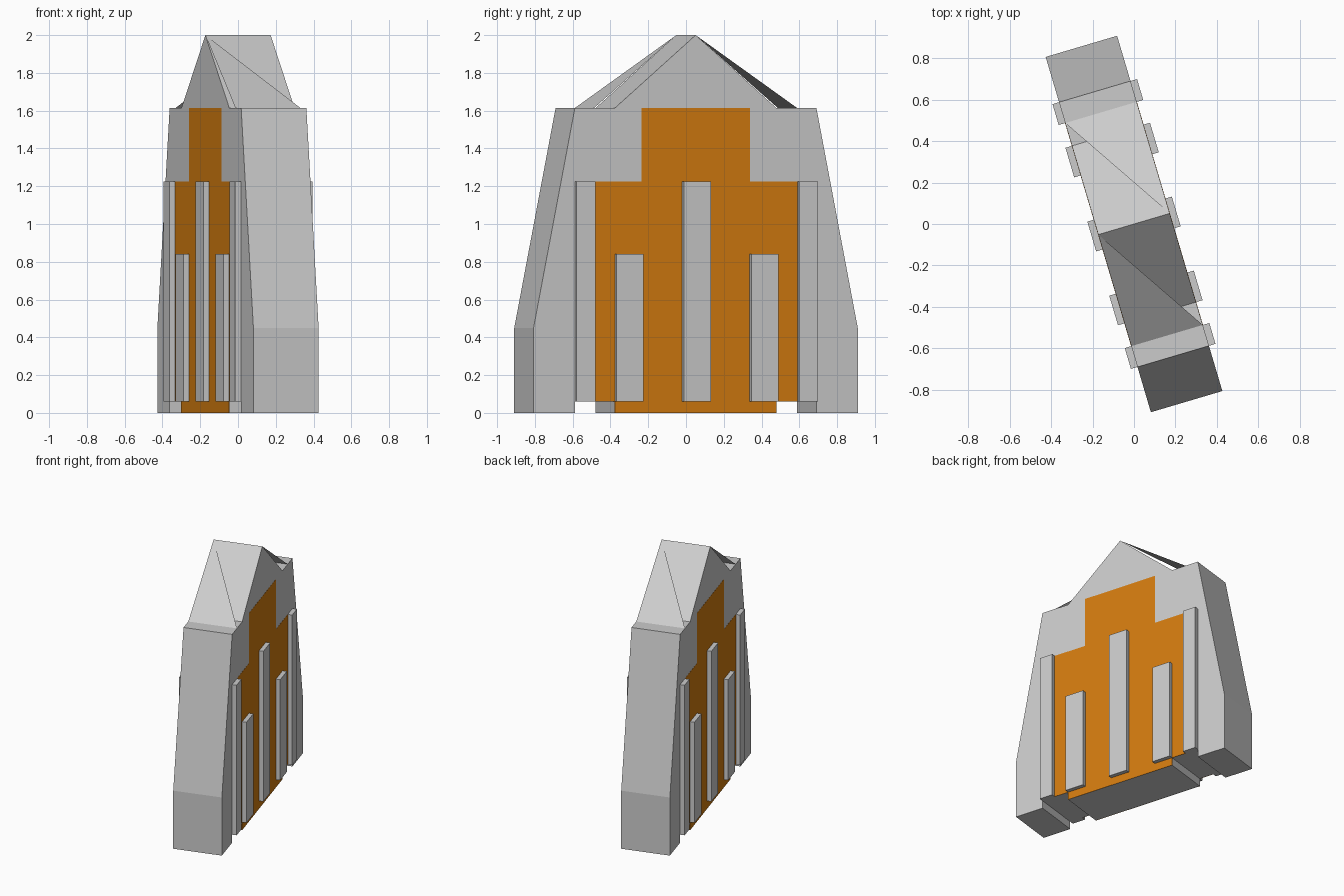
import bpy, bmesh, math
from mathutils import Matrix

if "Cube" in bpy.data.objects:
    bpy.data.objects.remove(bpy.data.objects["Cube"])

# Everything is drawn in a local frame (x = thickness, y = length), then turned about z
TURN = Matrix.Rotation(math.radians(16.5), 4, 'Z')
HALF = 0.18      # half thickness of the slab
EAVE = 1.613     # height of the shoulders
BASE = 0.061     # height of the foot notches
TIER = 1.225     # top of the tall columns

orange = bpy.data.materials.new("orange")
orange.diffuse_color = (0.65, 0.20, 0.005, 1)
orange.use_nodes = True
orange.node_tree.nodes["Principled BSDF"].inputs["Base Color"].default_value = orange.diffuse_color


def finish(name, bm, mat=None):
    bm.transform(TURN)
    mesh = bpy.data.meshes.new(name)
    bm.to_mesh(mesh)
    bm.free()
    obj = bpy.data.objects.new(name, mesh)
    bpy.context.collection.objects.link(obj)
    if mat:
        mesh.materials.append(mat)
    return obj


def mirrored(half):
    """Close a y/z half outline by mirroring it across y = 0."""
    return half + [(-y, z) for y, z in reversed(half) if y > 0]


def prism(name, outline, x0, x1, mat=None):
    """Extrude a y/z outline through the thickness."""
    bm = bmesh.new()
    face = bm.faces.new([bm.verts.new((x0, y, z)) for y, z in outline])
    ext = bmesh.ops.extrude_face_region(bm, geom=[face])
    verts = [g for g in ext["geom"] if isinstance(g, bmesh.types.BMVert)]
    bmesh.ops.translate(bm, verts=verts, vec=(x1 - x0, 0, 0))
    bmesh.ops.recalc_face_normals(bm, faces=bm.faces)
    return finish(name, bm, mat)


# Main slab with sloped sides, gabled peak and notched foot
body = mirrored([(0, 2), (0.447, EAVE), (0.667, EAVE), (0.895, 0.45), (0.895, 0),
                 (0.667, 0), (0.667, BASE), (0.447, BASE), (0.447, 0)])
prism("body", body, -HALF, HALF)

# Stepped coloured panel on both broad sides
panel = mirrored([(0.3, EAVE), (0.3, TIER), (0.562, TIER), (0.562, BASE),
                  (0.447, BASE), (0.447, 0)])
for side, name in ((1, "panel_right"), (-1, "panel_left")):
    prism(name, panel, side * (HALF - 0.003), side * (HALF + 0.001), orange)

# Columns standing proud of both broad sides
columns = [("centre_column", -0.075, 0.075, TIER)]
for s, end in ((1, "back"), (-1, "front")):
    columns.append((end + "_short_column", s * 0.298, s * 0.447, 0.84))
    columns.append((end + "_outer_column", s * 0.562, s * 0.667, TIER - 0.001))
for name, y0, y1, top in columns:
    prism(name, [(y0, BASE), (y1, BASE), (y1, top), (y0, top)], -0.213, 0.213)

# Thin triangular roof flaps, each running from one end of the ridge to its eave
for s, name in ((1, "back_roof_flap"), (-1, "front_roof_flap")):
    bm = bmesh.new()
    pts = [(s * HALF, 0, 2), (s * HALF, s * 0.562, EAVE), (-s * HALF, s * 0.562, EAVE)]
    bm.faces.new([bm.verts.new(p) for p in pts])
    finish(name, bm)
